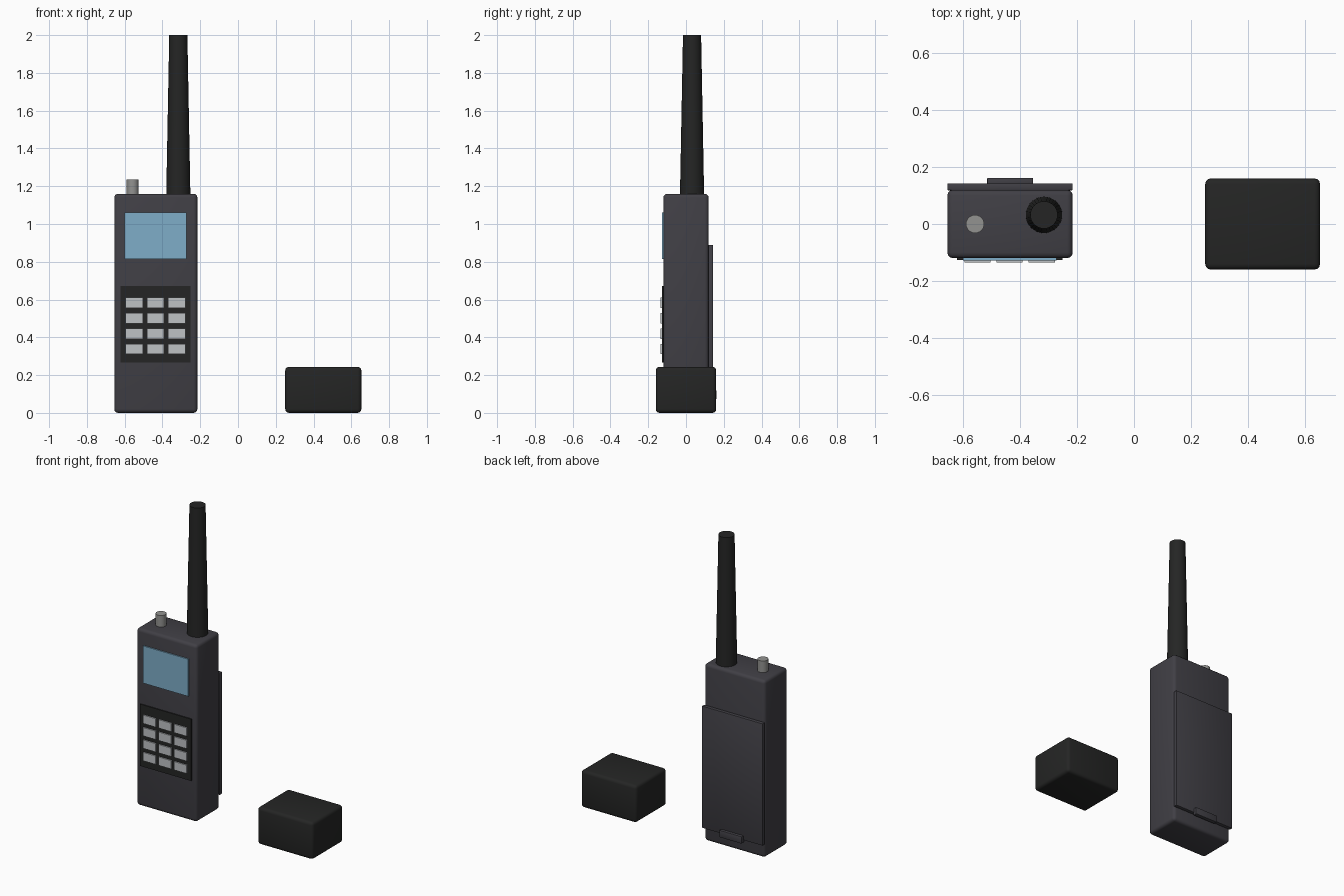
import bpy, math

if "Cube" in bpy.data.objects:
    bpy.data.objects.remove(bpy.data.objects["Cube"])


def material(name, rgb):
    m = bpy.data.materials.new(name)
    m.diffuse_color = (*rgb, 1)
    m.use_nodes = True
    m.node_tree.nodes["Principled BSDF"].inputs["Base Color"].default_value = m.diffuse_color
    return m


CHARCOAL = material("charcoal plastic", (0.052, 0.050, 0.060))
BLACK = material("black rubber", (0.018, 0.0185, 0.018))
BLUE = material("screen blue", (0.21, 0.42, 0.58))
LIGHT = material("key grey", (0.52, 0.54, 0.56))
METAL = material("knob grey", (0.29, 0.29, 0.28))


def finish(ob, name, mat, bevel=0, segments=3):
    ob.name = name
    ob.data.materials.append(mat)
    bpy.ops.object.transform_apply(location=False, rotation=False, scale=True)
    if bevel:
        b = ob.modifiers.new("bevel", "BEVEL")
        b.width, b.segments = bevel, segments
        bpy.ops.object.modifier_apply(modifier="bevel")
    bpy.ops.object.shade_smooth_by_angle(angle=math.radians(35))
    return ob


def box(name, x, y, z, mat, bevel=0, segments=3):
    """Box from (min, max) ranges on each axis."""
    bpy.ops.mesh.primitive_cube_add(size=1, location=[sum(r) / 2 for r in (x, y, z)])
    ob = bpy.context.object
    ob.scale = [r[1] - r[0] for r in (x, y, z)]
    return finish(ob, name, mat, bevel, segments)


def rod(name, x, y, z, r1, r2, mat, sides):
    bpy.ops.mesh.primitive_cone_add(vertices=sides, radius1=r1, radius2=r2,
                                    depth=z[1] - z[0], location=(x, y, sum(z) / 2))
    return finish(bpy.context.object, name, mat)


# Handset body with softened edges
box("body", (-0.655, -0.215), (-0.12, 0.12), (0, 1.16), CHARCOAL, 0.02)

# Battery cover and its latch on the back
box("battery_cover", (-0.655, -0.215), (0.118, 0.143), (0.09, 0.89), CHARCOAL, 0.004, 2)
box("battery_latch", (-0.516, -0.354), (0.135, 0.162), (0.073, 0.12), CHARCOAL, 0.004, 2)

# Display and keypad plate on the front
box("screen", (-0.60, -0.272), (-0.128, -0.119), (0.816, 1.06), BLUE)
box("keypad_plate", (-0.621, -0.251), (-0.127, -0.118), (0.267, 0.672), BLACK)

# Three by four grid of keys
for row in range(4):
    for col in range(3):
        cx, cz = -0.549 + 0.1125 * col, 0.583 - 0.0815 * row
        box(f"key_{row}_{col}", (cx - 0.046, cx + 0.046), (-0.135, -0.126),
            (cz - 0.0275, cz + 0.0275), LIGHT)

# Antenna and volume knob on top
rod("antenna", -0.316, 0.032, (1.15, 2.0), 0.064, 0.048, BLACK, 32)
rod("knob", -0.558, 0.0, (1.15, 1.236), 0.032, 0.032, METAL, 24)

# Separate block standing beside the handset
box("charger_block", (0.25, 0.653), (-0.16, 0.16), (0, 0.244), BLACK, 0.02)
